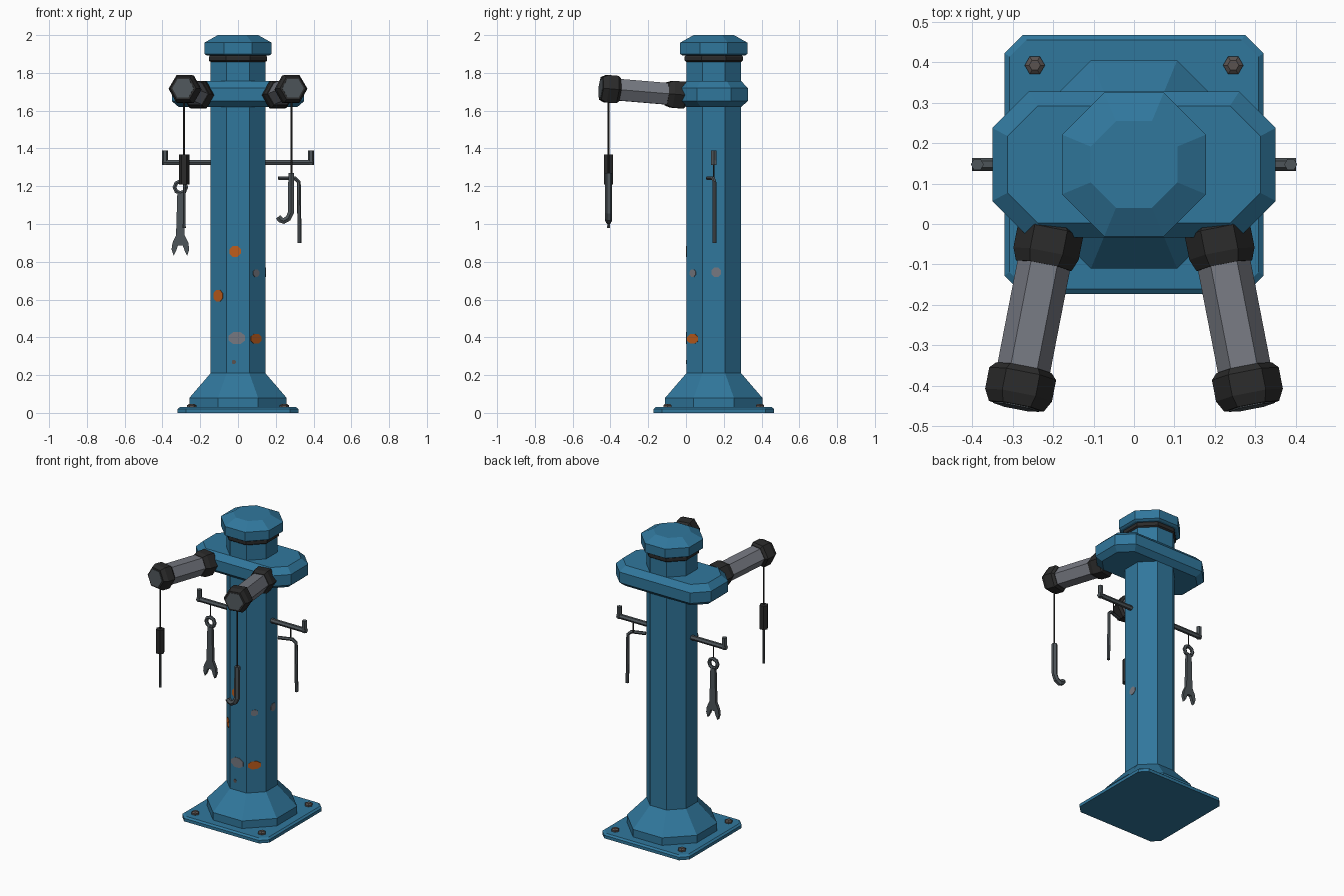
import bpy
from math import cos, sin, pi, radians
from mathutils import Vector

if "Cube" in bpy.data.objects:
    bpy.data.objects.remove(bpy.data.objects["Cube"])

CY = 0.147          # column centre in y
OCT = 2 - 2 ** 0.5  # corner cut that makes a regular octagon


def material(name, r, g, b):
    m = bpy.data.materials.new(name)
    m.diffuse_color = (r, g, b, 1)
    m.use_nodes = True
    m.node_tree.nodes["Principled BSDF"].inputs["Base Color"].default_value = (r, g, b, 1)
    return m


BLUE = material("blue paint", 0.030, 0.185, 0.335)
BLACK = material("black rubber", 0.024, 0.024, 0.024)
STEEL = material("grey steel", 0.18, 0.19, 0.22)
IRON = material("dark iron", 0.075, 0.09, 0.1)
RUST = material("orange rust", 0.52, 0.11, 0.012)
BOLT = material("brown bolt", 0.1, 0.085, 0.08)


def loft(name, rings, mat):
    """Skin a list of equal-length rings and cap both ends."""
    n = len(rings[0])
    verts = [p for ring in rings for p in ring]
    faces = [list(range(n))[::-1], list(range(len(verts) - n, len(verts)))]
    for k in range(len(rings) - 1):
        for i in range(n):
            j = (i + 1) % n
            faces.append([k * n + i, k * n + j, k * n + n + j, k * n + n + i])
    mesh = bpy.data.meshes.new(name)
    mesh.from_pydata(verts, [], faces)
    mesh.materials.append(mat)
    ob = bpy.data.objects.new(name, mesh)
    bpy.context.collection.objects.link(ob)
    return ob


def cut_rect(hx, hy, c, z):
    """Rectangle with cut corners, around the column axis."""
    pts = [(hx, -hy + c), (hx, hy - c), (hx - c, hy), (-hx + c, hy),
           (-hx, hy - c), (-hx, -hy + c), (-hx + c, -hy), (hx - c, -hy)]
    return [(x, CY + y, z) for x, y in pts]


def octagons(name, profile, mat):
    return loft(name, [cut_rect(h, h, h * OCT, z) for h, z in profile], mat)


def rod(name, start, axis, profile, mat, sides=6):
    """Turned part along an axis; profile is (distance, radius)."""
    d = Vector(axis).normalized()
    u = d.cross(Vector((0, 0, 1)))
    u = u.normalized() if u.length > 0.01 else Vector((1, 0, 0))
    v = u.cross(d)
    ring = [u * cos(2 * pi * i / sides) - v * sin(2 * pi * i / sides) for i in range(sides)]
    return loft(name, [[Vector(start) + d * t + p * r for p in ring] for t, r in profile], mat)


def tube(name, path, radius, mat, closed=False):
    """Hexagonal wire bent along a path."""
    cu = bpy.data.curves.new(name, "CURVE")
    cu.dimensions = "3D"
    cu.bevel_depth, cu.bevel_resolution, cu.use_fill_caps = radius, 1, True
    sp = cu.splines.new("POLY")
    sp.points.add(len(path) - 1)
    for p, co in zip(sp.points, path):
        p.co = (*co, 1)
    sp.use_cyclic_u = closed
    cu.materials.append(mat)
    ob = bpy.data.objects.new(name, cu)
    bpy.context.collection.objects.link(ob)
    bpy.ops.object.select_all(action="DESELECT")
    ob.select_set(True)
    bpy.context.view_layer.objects.active = ob
    bpy.ops.object.convert(target="MESH")
    for p in ob.data.polygons:
        p.use_smooth = False


# Base plate, flared foot and column
loft("base_plate", [cut_rect(.32, .32, .045, 0), cut_rect(.32, .32, .045, .02),
                    cut_rect(.308, .308, .042, .03)], BLUE)
octagons("foot", [(.257, .028), (.257, .08), (.145, .21)], BLUE)
octagons("column", [(.145, .2), (.145, 1.87)], BLUE)

# Base bolts
for sx in (-1, 1):
    for sy in (-1, 1):
        rod("base_bolt", (sx * .245, CY + sy * .245, .028), (0, 0, 1),
            [(0, .025), (.012, .025), (.02, .014)], BOLT)

# Yoke, seal and cap
loft("yoke", [cut_rect(.315, .145, .075, 1.62), cut_rect(.35, .18, .09, 1.65),
              cut_rect(.35, .18, .09, 1.72), cut_rect(.312, .145, .075, 1.757)], BLUE)
octagons("seal_ring", [(.145, 1.858), (.154, 1.865), (.154, 1.885), (.145, 1.9)], BLACK)
octagons("cap", [(.165, 1.892), (.178, 1.9), (.178, 1.96), (.107, 2.0)], BLUE)

# Two splayed arms with rubber collars
for side, s in (("left", 1), ("right", -1)):
    start, axis = (s * .203, 0, 1.681), (s * .07, -.36, .03)
    rod(side + "_arm_tube", start, axis, [(.05, .066), (.4, .066)], STEEL)
    rod(side + "_arm_collar", start, axis,
        [(0, .065), (.015, .082), (.075, .082), (.105, .07)], BLACK)
    rod(side + "_arm_tip", start, axis,
        [(.363, .07), (.378, .084), (.432, .084), (.46, .069)], BLACK)
    rod(side + "_arm_end_plate", start, axis, [(.458, .058), (.463, .058)], IRON)

    # Side hanger bar with upturned end
    rod(side + "_hanger_bar", (s * .13, CY, 1.325), (s, 0, 0), [(0, .016), (.27, .016)], IRON)
    rod(side + "_hanger_stop", (s * .387, CY, 1.312), (0, 0, 1), [(0, .016), (.078, .016)], IRON)

# Hook hanging from the left arm
HY = -.41
rod("hook_cord", (.283, HY, 1.26), (0, 0, 1), [(0, .005), (.42, .005)], BLACK)
tube("hook", [(x, HY, z) for x, z in ((.282, 1.27), (.28, 1.06), (.266, 1.03),
                                      (.242, 1.016), (.225, 1.022), (.213, 1.038))], .018, IRON)

# Screwdriver hanging from the right arm
rod("screwdriver_cord", (-.285, HY, 1.36), (0, 0, 1), [(0, .005), (.32, .005)], BLACK)
rod("screwdriver_handle", (-.285, HY, 1.21), (0, 0, 1), [(0, .027), (.158, .027)], BLACK)
rod("screwdriver_blade", (-.285, HY, .98), (0, 0, 1),
    [(0, .009), (.025, .007), (.24, .007)], IRON)

# Angled key hanging from the left bar
rod("key_cord", (.285, CY, 1.24), (0, 0, 1), [(0, .004), (.08, .004)], BLACK)
tube("angled_key", [(.215, .115, 1.243), (.3, .143, 1.243), (.322, .15, 1.222),
                    (.326, .15, .9)], .011, IRON)

# Spanner hanging from the right bar
SX = -.305
rod("spanner_cord", (SX, CY, 1.23), (0, 0, 1), [(0, .004), (.09, .004)], BLACK)
tube("spanner_ring", [(SX + .031 * cos(i * pi / 4), CY, 1.195 + .031 * sin(i * pi / 4))
                      for i in range(8)], .012, IRON, True)
half = [(.016, 1.17), (.023, .94), (.042, .9), (.047, .865), (.036, .832), (.024, .855), (.013, .885)]
outline = half + [(-x, z) for x, z in reversed(half)]
loft("spanner_body", [[(SX + x, CY + y, z) for x, z in outline] for y in (.01, -.01)], IRON)


# Worn patches: face angle, offset along face, height, half width, half height
def patch(name, angle, off, z, w, h, mat):
    n = Vector((cos(radians(angle)), sin(radians(angle)), 0))
    t = Vector((-n.y, n.x, 0))
    c = Vector((0, CY, z)) + t * off
    ring = [(w * cos(a), h * sin(a)) for a in [(i + .5) * pi / 4 for i in range(8)]]
    loft(name, [[c + n * d + t * u + Vector((0, 0, v)) for u, v in ring]
                for d in (.143, .148)], mat)


patch("rust_patch_high", -90, -.015, .855, .032, .032, RUST)
patch("rust_patch_side", -135, -.002, .62, .038, .033, RUST)
patch("rust_patch_low", -45, -.011, .392, .043, .028, RUST)
patch("bare_patch_low", -90, -.006, .396, .047, .035, STEEL)
patch("bare_patch_corner", -45, -.011, .74, .024, .022, STEEL)
patch("bare_patch_side", 0, .013, .745, .027, .027, STEEL)
patch("bare_speck", -90, -.022, .27, .012, .012, BOLT)
